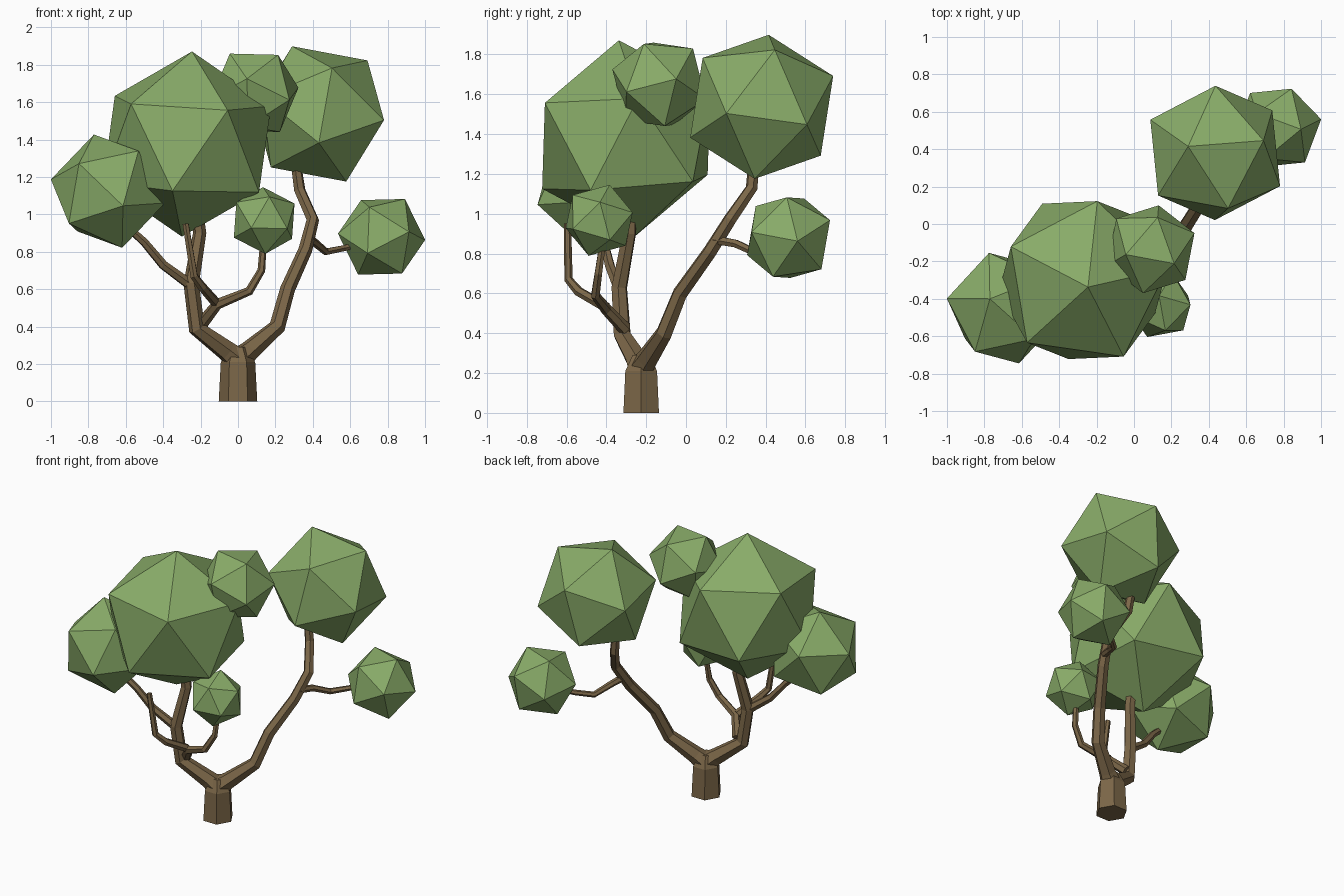
import bpy, bmesh
from mathutils import Vector, Matrix

if "Cube" in bpy.data.objects:
    bpy.data.objects.remove(bpy.data.objects["Cube"])


def material(name, color):
    m = bpy.data.materials.new(name)
    m.diffuse_color = (*color, 1)
    m.use_nodes = True
    m.node_tree.nodes["Principled BSDF"].inputs["Base Color"].default_value = m.diffuse_color
    return m


BARK = material("bark", (0.20, 0.135, 0.065))
LEAF = material("leaf", (0.25, 0.41, 0.14))


def frame(a, b):
    """Orthonormal frame from two directions."""
    x = a.normalized()
    z = a.cross(b).normalized()
    return Matrix((x, z.cross(x), z)).transposed()


def leaf_cluster(name, center, radius, tip, neighbour):
    """Icosahedron turned so two adjacent corners point at tip and neighbour."""
    c = Vector(center)
    bm = bmesh.new()
    bmesh.ops.create_icosphere(bm, subdivisions=1, radius=radius)
    bm.verts.ensure_lookup_table()
    v = bm.verts[0]
    src = frame(v.co, v.link_edges[0].other_vert(v).co)
    rot = frame(Vector(tip) - c, Vector(neighbour) - c) @ src.transposed()
    bmesh.ops.transform(bm, matrix=rot.to_4x4(), verts=bm.verts)
    mesh = bpy.data.meshes.new(name)
    bm.to_mesh(mesh)
    bm.free()
    mesh.materials.append(LEAF)
    ob = bpy.data.objects.new(name, mesh)
    ob.location = c
    bpy.context.collection.objects.link(ob)


def limb(name, points):
    """Six-sided flat-faced tube through (x, y, z, radius) points."""
    cu = bpy.data.curves.new(name, 'CURVE')
    cu.dimensions = '3D'
    cu.bevel_depth = 1
    cu.bevel_resolution = 1
    cu.use_fill_caps = True
    sp = cu.splines.new('POLY')
    sp.points.add(len(points) - 1)
    sp.use_smooth = False
    for p, (x, y, z, r) in zip(sp.points, points):
        p.co = (x, y, z, 1)
        p.radius = r
    cu.materials.append(BARK)
    ob = bpy.data.objects.new(name, cu)
    bpy.context.collection.objects.link(ob)
    bpy.ops.object.select_all(action='DESELECT')
    ob.select_set(True)
    bpy.context.view_layer.objects.active = ob
    bpy.ops.object.convert(target='MESH')


# Trunk and the two main limbs
limb("trunk", [(0, -.225, 0, .103), (0, -.225, .21, .092), (0, -.225, .29, .05)])
limb("right_limb", [(0, -.225, .22, .07), (.06, -.195, .27, .057), (.21, -.11, .40, .044),
                    (.265, -.03, .60, .04), (.36, .12, .81, .037), (.40, .22, .97, .034),
                    (.33, .33, 1.13, .031), (.31, .34, 1.27, .028)])
limb("left_limb", [(0, -.225, .22, .07), (-.06, -.25, .27, .057), (-.22, -.32, .39, .046),
                   (-.25, -.335, .63, .042), (-.205, -.285, .90, .036), (-.22, -.285, 1.02, .034)])

# Thinner side branches
limb("far_right_branch", [(.38, .14, .87, .024), (.41, .25, .85, .022), (.47, .36, .80, .02),
                          (.57, .44, .82, .018), (.70, .50, .85, .016)])
limb("far_left_branch", [(-.25, -.335, .62, .03), (-.40, -.38, .73, .026),
                         (-.50, -.41, .85, .023), (-.62, -.44, .96, .02)])
limb("front_branch", [(-.19, -.305, .42, .034), (-.11, -.40, .52, .029), (.06, -.455, .59, .024),
                      (.125, -.44, .70, .021), (.135, -.42, .84, .018)])
limb("front_left_twig", [(-.12, -.40, .53, .027), (-.19, -.54, .61, .025),
                         (-.235, -.59, .67, .022), (-.28, -.595, .95, .018)])

# Leaf clusters
leaf_cluster("main_foliage", (-.273, -.30, 1.376), .497, (-.246, -.337, 1.87), (-.66, -.12, 1.63))
leaf_cluster("right_foliage", (.434, .38, 1.537), .391, (.29, .415, 1.897), (.437, .743, 1.69))
leaf_cluster("left_foliage", (-.695, -.45, 1.124), .316, (-.77, -.40, 1.425), (-1, -.40, 1.175))
leaf_cluster("top_foliage", (.09, -.135, 1.65), .25, (-.043, -.163, 1.858), (-.148, -.222, 1.63))
leaf_cluster("front_foliage", (.14, -.436, .967), .186, (.134, -.383, 1.146), (.205, -.267, 1.032))
leaf_cluster("far_right_foliage", (.7675, .515, .88), .238, (1, .56, .863), (.834, .725, .97))
